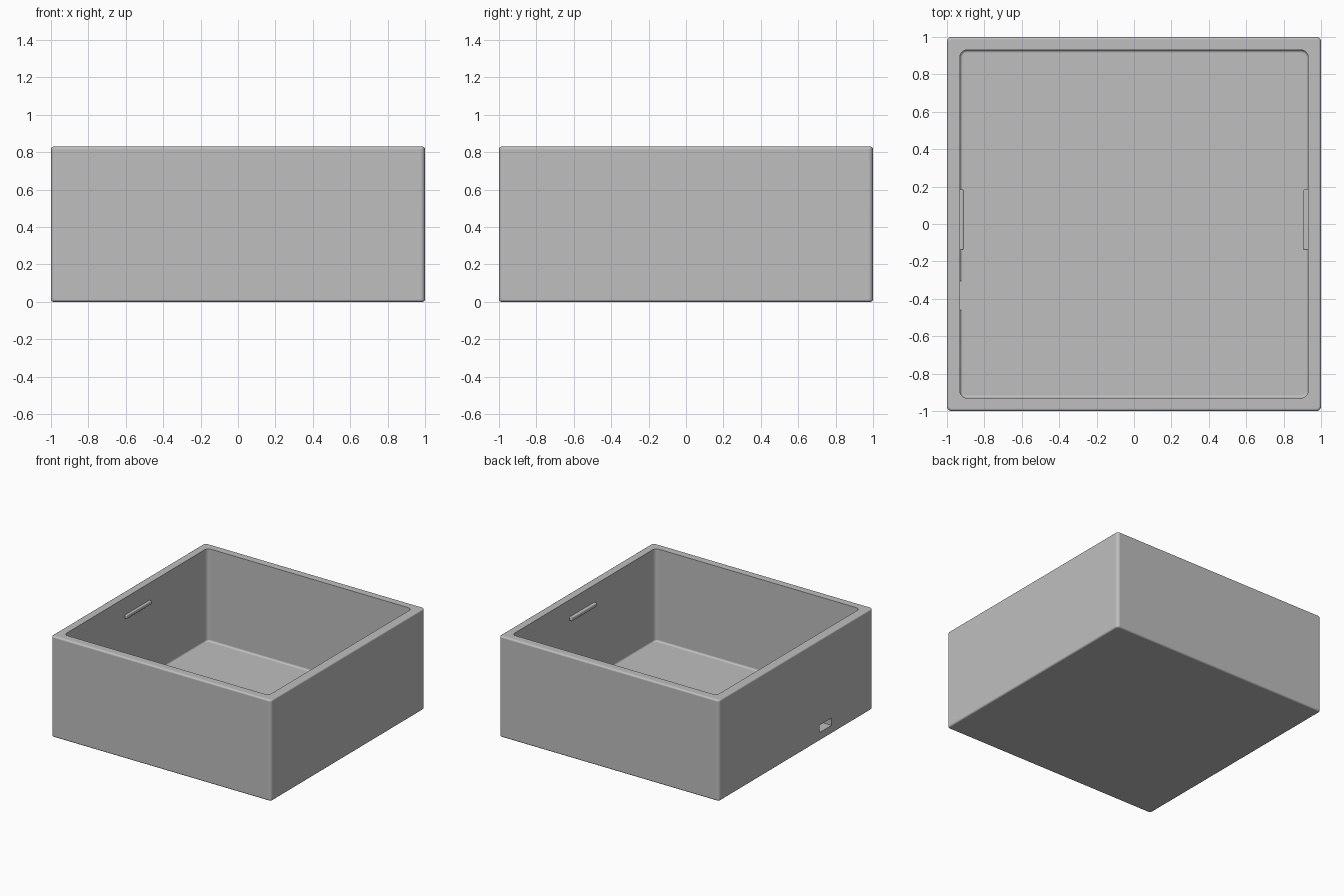
import bpy, bmesh, math
from mathutils import Vector

default = bpy.data.objects.get("Cube")
if default:
    bpy.data.objects.remove(default, do_unlink=True)

HEIGHT, INNER, FLOOR = 0.83, 0.93, 0.07

grey = bpy.data.materials.new("plain grey")
grey.use_nodes = True
colour = (0.52, 0.52, 0.52, 1)
grey.diffuse_color = colour
grey.node_tree.nodes["Principled BSDF"].inputs["Base Color"].default_value = colour


def is_vertical(e):
    d = e.verts[0].co - e.verts[1].co
    return abs(d.z) > 0.9 * d.length


def rounded_box(name, low, high, corner=0, rims=0, rim_heights=()):
    """Box with rounded upright edges, then rounded edge loops at given heights."""
    low, high = Vector(low), Vector(high)
    bm = bmesh.new()
    bmesh.ops.create_cube(bm, size=1)
    for v in bm.verts:
        v.co = (low + high) / 2 + v.co * (high - low)
    if corner:
        bmesh.ops.bevel(bm, geom=[e for e in bm.edges if is_vertical(e)], offset=corner,
                        segments=6, profile=0.5, affect='EDGES')
    for z in rim_heights:
        loop = [e for e in bm.edges if all(abs(v.co.z - z) < 1e-4 for v in e.verts)]
        bmesh.ops.bevel(bm, geom=loop, offset=rims, segments=4, profile=0.5, affect='EDGES')
    mesh = bpy.data.meshes.new(name)
    bm.to_mesh(mesh)
    bm.free()
    mesh.materials.append(grey)
    obj = bpy.data.objects.new(name, mesh)
    bpy.context.collection.objects.link(obj)
    return obj


def select(obj):
    bpy.ops.object.select_all(action='DESELECT')
    obj.select_set(True)
    bpy.context.view_layer.objects.active = obj


def cut(target, cutter):
    select(target)
    mod = target.modifiers.new("cut", 'BOOLEAN')
    mod.operation, mod.solver, mod.object = 'DIFFERENCE', 'EXACT', cutter
    bpy.ops.object.modifier_apply(modifier=mod.name)
    bpy.data.objects.remove(cutter, do_unlink=True)


def smooth(obj):
    select(obj)
    bpy.ops.object.shade_smooth_by_angle(angle=math.radians(35))
    mod = obj.modifiers.new("even shading", 'WEIGHTED_NORMAL')
    mod.keep_sharp = True


# Open box with softened outer edges
box = rounded_box("box_shell", (-1, -1, 0), (1, 1, HEIGHT), 0.025, 0.014, (0, HEIGHT))

# Hollow interior with a rounded floor edge
cut(box, rounded_box("cavity", (-INNER, -INNER, FLOOR), (INNER, INNER, HEIGHT + 0.2),
                     0.035, 0.015, (FLOOR,)))

# Cable opening through one side wall, level with the floor
cut(box, rounded_box("cable_opening", (-1.1, -0.46, FLOOR), (-0.9, -0.305, 0.13)))
smooth(box)

# Retaining ridges on the two side walls
for name, x0, x1 in (("right_ridge", -0.95, -0.912), ("left_ridge", 0.905, 0.95)):
    ridge = rounded_box(name, (x0, -0.14, 0.66), (x1, 0.185, 0.69),
                        0.008, 0.007, (0.66, 0.69))
    smooth(ridge)
